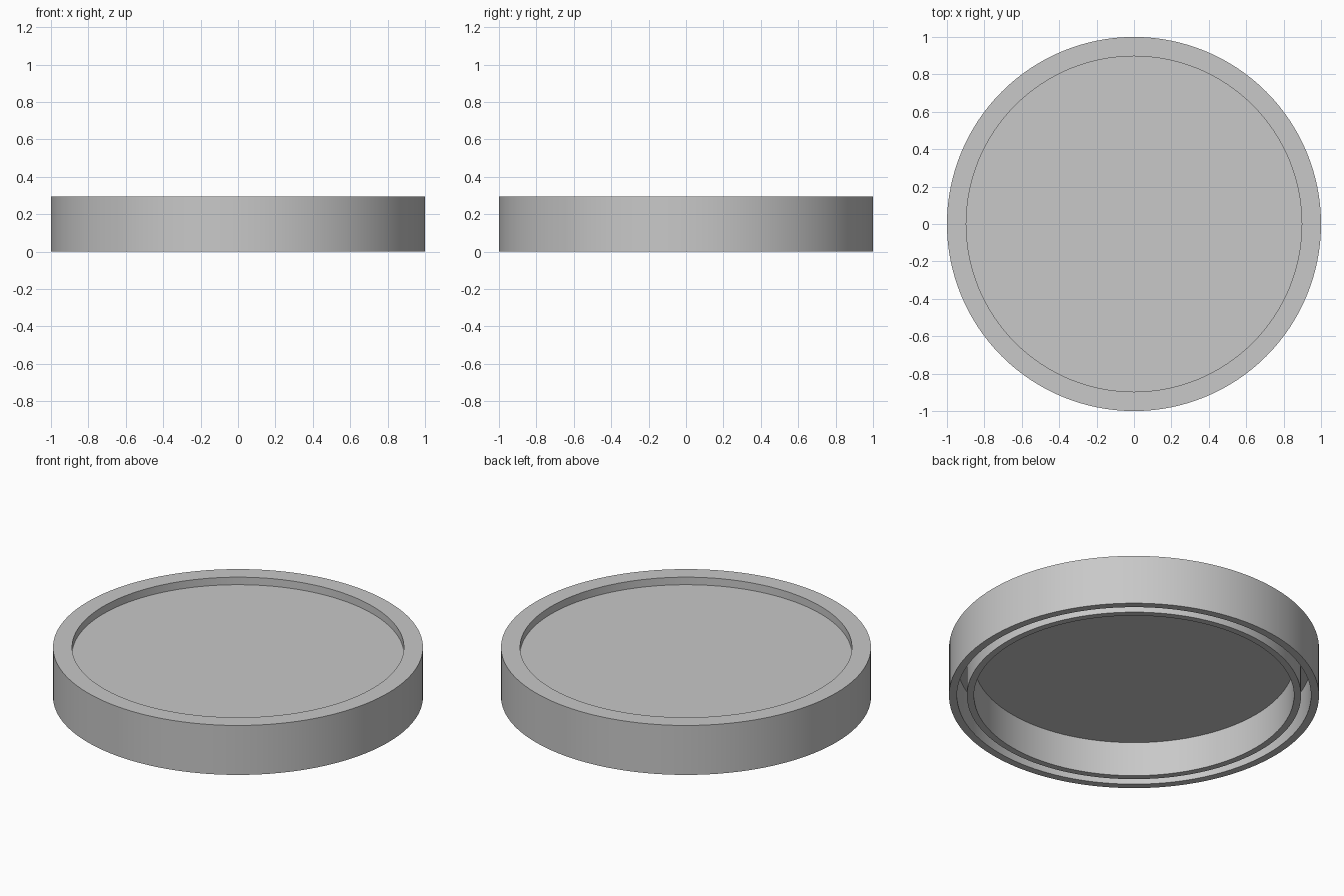
import bpy
import bmesh
from math import radians, tau
from mathutils import Vector

cube = bpy.data.objects.get("Cube")
if cube:
    bpy.data.objects.remove(cube)

SEGMENTS = 128
HEIGHT = 0.295      # overall height
FLOOR = 0.25        # floor of the shallow top recess
CEILING = 0.206     # underside of the plate
OUTER, SKIRT_IN = 1.0, 0.957     # outer skirt wall
RECESS = 0.897                   # radius of the top recess
PLUG_OUT, PLUG_IN = 0.903, 0.865  # inner sealing ring

# Grey material
grey = bpy.data.materials.new("light grey")
grey.use_nodes = True
grey.diffuse_color = (0.58, 0.58, 0.58, 1)
grey.node_tree.nodes["Principled BSDF"].inputs["Base Color"].default_value = grey.diffuse_color

# Lid cross-section as (radius, height), from top centre round to bottom centre
profile = [
    (0, FLOOR), (RECESS, FLOOR), (RECESS, HEIGHT), (OUTER, HEIGHT),
    (OUTER, 0), (SKIRT_IN, 0), (SKIRT_IN, CEILING), (PLUG_OUT, CEILING),
    (PLUG_OUT, 0), (PLUG_IN, 0), (PLUG_IN, CEILING), (0, CEILING),
]

# Revolve the section into the lid
bm = bmesh.new()
points = [bm.verts.new((r, 0, z)) for r, z in profile]
edges = [bm.edges.new(pair) for pair in zip(points, points[1:])]
bmesh.ops.spin(bm, geom=points + edges, cent=Vector(), axis=(0, 0, 1),
               angle=tau, steps=SEGMENTS, use_merge=True)
bmesh.ops.remove_doubles(bm, verts=bm.verts, dist=0.0001)
bmesh.ops.recalc_face_normals(bm, faces=bm.faces)

mesh = bpy.data.meshes.new("lid")
bm.to_mesh(mesh)
bm.free()
mesh.materials.append(grey)
lid = bpy.data.objects.new("lid", mesh)
bpy.context.collection.objects.link(lid)

# Smooth the round walls, keep the rims sharp
bpy.ops.object.select_all(action="DESELECT")
lid.select_set(True)
bpy.context.view_layer.objects.active = lid
bpy.ops.object.shade_smooth_by_angle(angle=radians(30))
